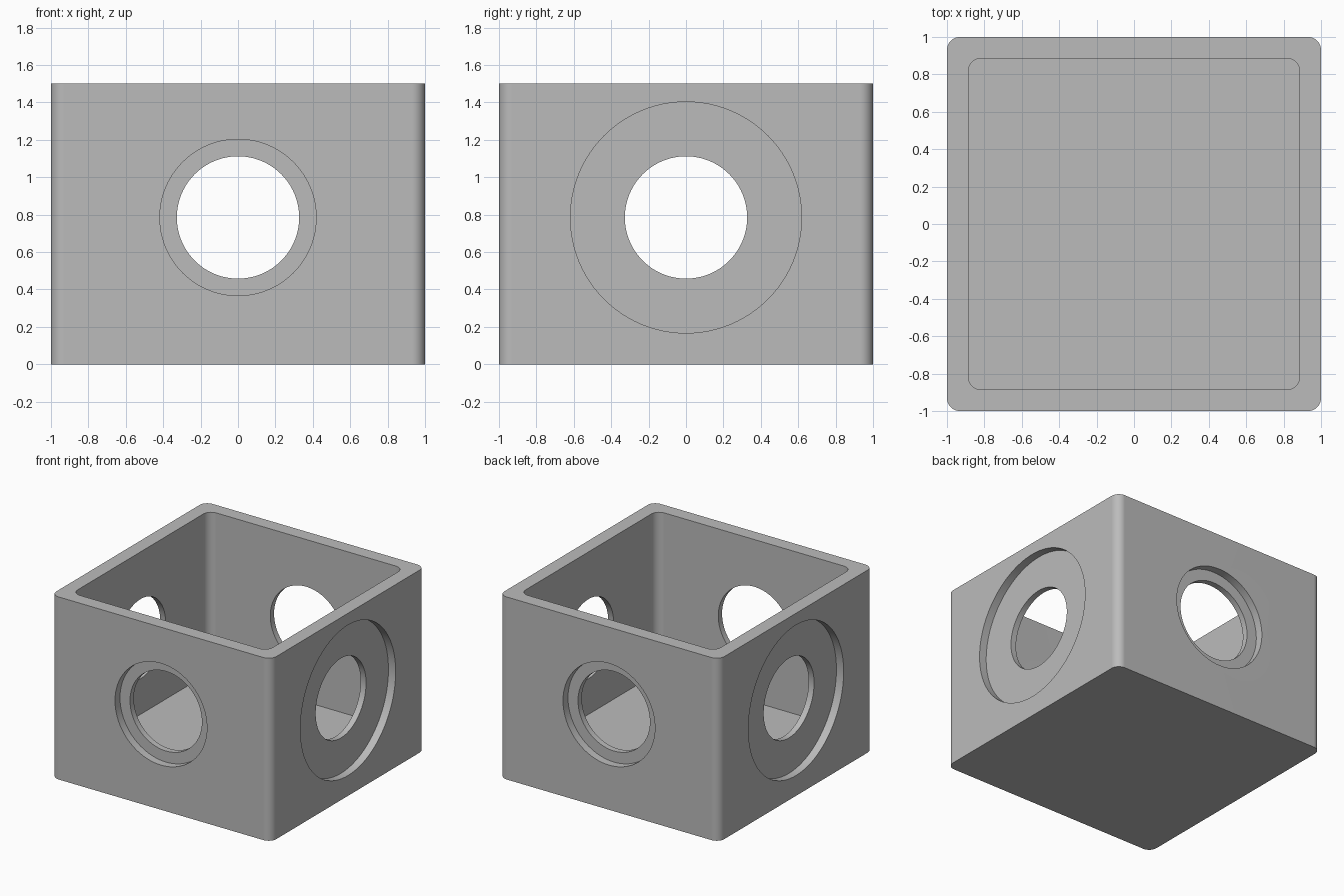
import bpy
import bmesh
from math import pi, sin, cos, radians

if "Cube" in bpy.data.objects:
    bpy.data.objects.remove(bpy.data.objects["Cube"], do_unlink=True)

HEIGHT = 1.5
FLOOR = 0.165
INNER = 0.886        # half width of the cavity
CORNER = 0.07        # vertical corner radius
BORE_Z = 0.785
BORE_R = 0.327
RECESS = 0.065       # counterbore depth

grey = bpy.data.materials.new("plain grey")
grey.use_nodes = True
colour = (0.5, 0.5, 0.5, 1)
grey.diffuse_color = colour
grey.node_tree.nodes["Principled BSDF"].inputs["Base Color"].default_value = colour


def rounded_prism(name, half, radius, z0, z1, steps=10):
    """Square prism with rounded vertical corners."""
    bm = bmesh.new()
    c = half - radius
    ring = []
    for quarter, (sx, sy) in enumerate([(1, 1), (-1, 1), (-1, -1), (1, -1)]):
        for i in range(steps + 1):
            a = (quarter + i / steps) * pi / 2
            ring.append(bm.verts.new((sx * c + radius * cos(a), sy * c + radius * sin(a), z0)))
    base = bm.faces.new(ring)
    top = bmesh.ops.extrude_face_region(bm, geom=[base])["geom"]
    bmesh.ops.translate(bm, vec=(0, 0, z1 - z0),
                        verts=[g for g in top if isinstance(g, bmesh.types.BMVert)])
    bmesh.ops.recalc_face_normals(bm, faces=bm.faces)
    mesh = bpy.data.meshes.new(name)
    bm.to_mesh(mesh)
    bm.free()
    mesh.materials.append(grey)
    obj = bpy.data.objects.new(name, mesh)
    bpy.context.collection.objects.link(obj)
    return obj


def round_cutter(axis, radius, length, offset=0):
    """Cylinder along the x or y axis at bore height."""
    location = (offset, 0, BORE_Z) if axis == "x" else (0, offset, BORE_Z)
    rotation = (0, pi / 2, 0) if axis == "x" else (pi / 2, 0, 0)
    bpy.ops.mesh.primitive_cylinder_add(vertices=96, radius=radius, depth=length,
                                        location=location, rotation=rotation)
    obj = bpy.context.object
    obj.data.materials.append(grey)
    return obj


# Box body, cavity and bores
body = rounded_prism("open_box", 1, CORNER, 0, HEIGHT)
cutters = [rounded_prism("cavity_cutter", INNER, CORNER, FLOOR, HEIGHT + 0.5)]
for axis, recess_radius in (("x", 0.618), ("y", 0.418)):
    cutters.append(round_cutter(axis, BORE_R, 3))
    for side in (-1, 1):
        cutters.append(round_cutter(axis, recess_radius, 0.4, side * (1 - RECESS + 0.2)))

bpy.ops.object.select_all(action="DESELECT")
body.select_set(True)
bpy.context.view_layer.objects.active = body
for cutter in cutters:
    cutter.hide_render = True
    cut = body.modifiers.new("cut", "BOOLEAN")
    cut.operation = "DIFFERENCE"
    cut.solver = "EXACT"
    cut.object = cutter
    bpy.ops.object.modifier_apply(modifier=cut.name)
    bpy.data.objects.remove(cutter, do_unlink=True)

# Smooth fillets and bores, with flat walls kept flat
bpy.ops.object.shade_smooth_by_angle(angle=radians(30))
weighted = body.modifiers.new("flat_walls", "WEIGHTED_NORMAL")
weighted.keep_sharp = True
